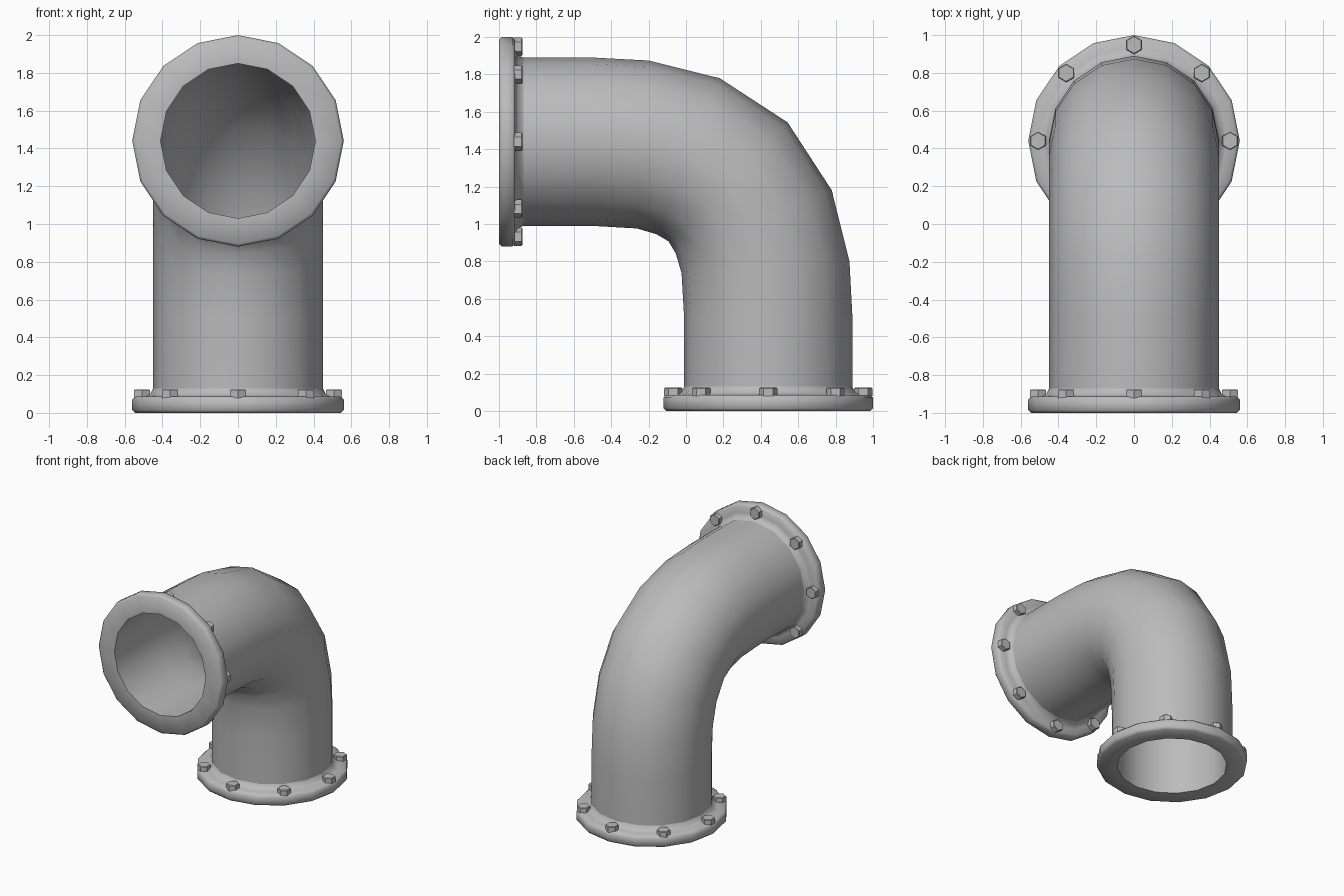
import bpy, bmesh
from math import sin, cos, pi, radians
from mathutils import Vector

if "Cube" in bpy.data.objects:
    bpy.data.objects.remove(bpy.data.objects["Cube"])

SIDES = 16
X = Vector((1, 0, 0))

metal = bpy.data.materials.new("grey_metal")
metal.use_nodes = True
grey = (0.5, 0.5, 0.5, 1)
metal.diffuse_color = grey
metal.node_tree.nodes["Principled BSDF"].inputs["Base Color"].default_value = grey


def finish(name, bm, angle):
    bmesh.ops.recalc_face_normals(bm, faces=bm.faces)
    mesh = bpy.data.meshes.new(name)
    bm.to_mesh(mesh)
    bm.free()
    mesh.materials.append(metal)
    ob = bpy.data.objects.new(name, mesh)
    bpy.context.collection.objects.link(ob)
    bpy.ops.object.select_all(action='DESELECT')
    ob.select_set(True)
    bpy.context.view_layer.objects.active = ob
    bpy.ops.object.shade_smooth_by_angle(angle=radians(angle))
    return ob


def ring(bm, center, out, radius, sides=SIDES):
    return [bm.verts.new(center + radius * (X * sin(a) + out * cos(a)))
            for a in (2 * pi * i / sides for i in range(sides))]


def bridge(bm, a, b):
    for i in range(len(a)):
        j = (i + 1) % len(a)
        bm.faces.new((a[i], a[j], b[j], b[i]))


# Elbow pipe: stations (y, z, tilt) up to the middle, then mirrored over the diagonal
half = [(0.44, 0.5, 0), (0.425, 0.77, 4), (0.362, 1.012, 22)]
bend = half + [(0.225, 1.225, 45)] + [(z - 1, y + 1, 90 - t) for y, z, t in reversed(half)]


def wall(bm, radius, end):
    path = [(0.44, end, 0)] + bend + [(end - 1, 1.44, 90)]
    return [ring(bm, Vector((0, y, z)), Vector((0, cos(radians(t)), sin(radians(t)))), radius)
            for y, z, t in path]


bm = bmesh.new()
loops = wall(bm, 0.45, 0.02) + wall(bm, 0.41, 0)[::-1]
for a, b in zip(loops, loops[1:] + loops[:1]):
    bridge(bm, a, b)
finish("elbow_pipe", bm, 50)

# Flange cross-section (radius, height) with rounded rim and a fillet to the pipe
section = [(0.41, 0), (0.545, 0), (0.56, 0.015), (0.56, 0.072), (0.545, 0.087),
           (0.495, 0.087), (0.465, 0.1), (0.45, 0.13), (0.43, 0.1)]

ends = {"base": (Vector((0, 0.44, 0)), Vector((0, 1, 0)), Vector((0, 0, 1))),
        "front": (Vector((0, -1, 1.44)), Vector((0, 0, 1)), Vector((0, 1, 0)))}

for end, (origin, out, axis) in ends.items():
    bm = bmesh.new()
    loops = [ring(bm, origin + axis * h, out, r) for r, h in section]
    for a, b in zip(loops, loops[1:] + loops[:1]):
        bridge(bm, a, b)
    finish(end + "_flange", bm, 50)

    # Eight hexagonal bolt heads with a slight chamfer
    for k in range(8):
        a = k * pi / 4
        spot = origin + 0.508 * (X * sin(a) + out * cos(a))
        bm = bmesh.new()
        loops = [ring(bm, spot + axis * h, out, r, 6)
                 for r, h in ((0.049, 0.08), (0.049, 0.12), (0.044, 0.125))]
        for low, high in zip(loops, loops[1:]):
            bridge(bm, low, high)
        bm.faces.new(loops[0])
        bm.faces.new(loops[-1])
        finish(f"{end}_bolt_{k + 1}", bm, 30)
